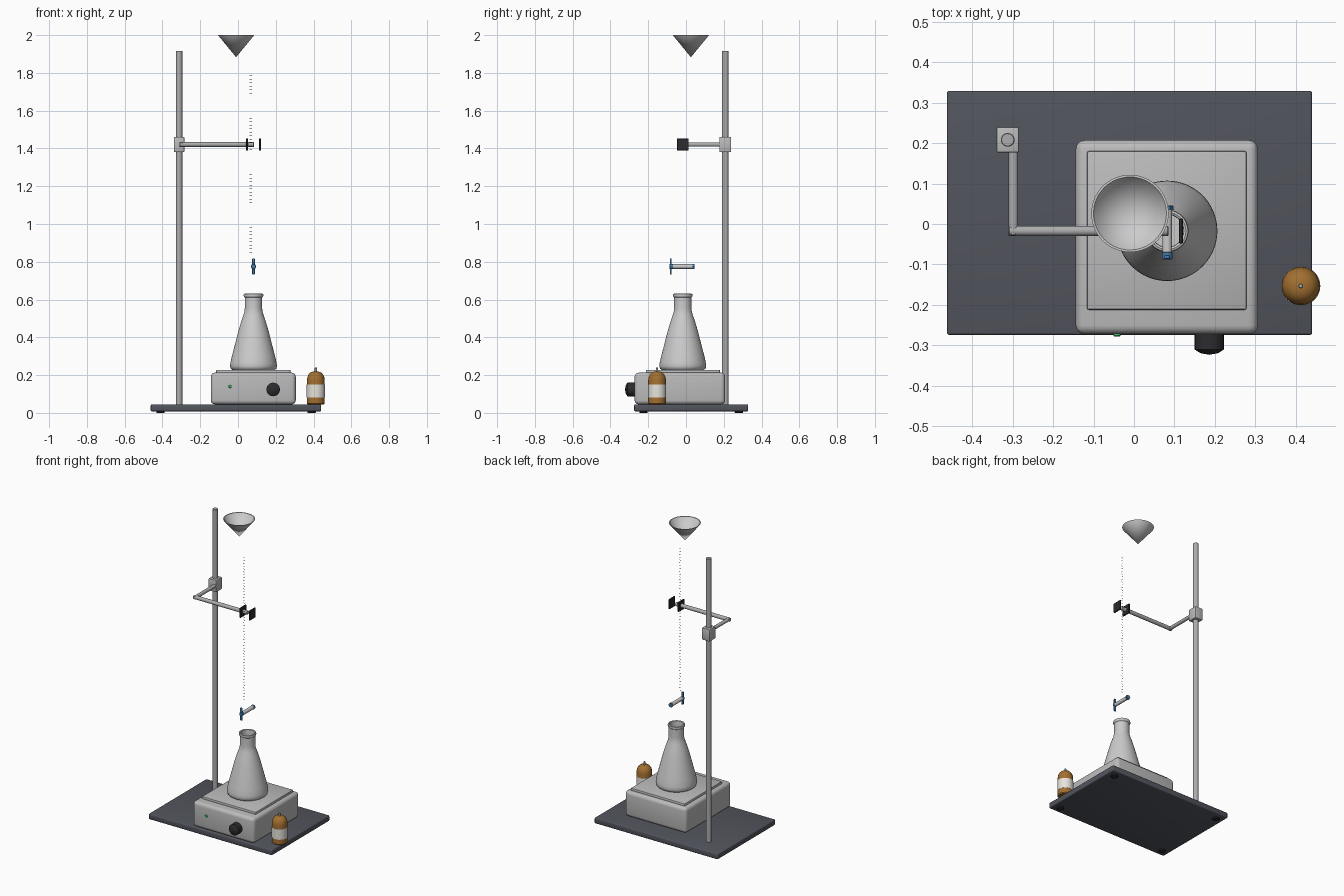
import bpy, bmesh, math
from mathutils import Vector

if "Cube" in bpy.data.objects:
    bpy.data.objects.remove(bpy.data.objects["Cube"])

AX, AY = 0.082, -0.017          # axis shared by flask, stopcock and clamp jaws


def material(name, rgb):
    m = bpy.data.materials.new(name)
    m.diffuse_color = (*rgb, 1)
    m.use_nodes = True
    m.node_tree.nodes["Principled BSDF"].inputs["Base Color"].default_value = m.diffuse_color
    return m


SLATE = material("slate", (0.085, 0.09, 0.11))
BLACK = material("black_plastic", (0.025, 0.025, 0.028))
METAL = material("metal", (0.42, 0.42, 0.42))
CASE = material("casing", (0.5, 0.5, 0.5))
BLUE = material("blue_plastic", (0.06, 0.2, 0.4))
AMBER = material("amber", (0.36, 0.16, 0.03))
PAPER = material("paper", (0.8, 0.78, 0.72))
GREEN = material("green_light", (0.05, 0.6, 0.15))
GLASS = material("pale_glass", (0.8, 0.8, 0.82))


def finish(bm, name, mat, angle=35):
    bmesh.ops.recalc_face_normals(bm, faces=bm.faces)
    me = bpy.data.meshes.new(name)
    bm.to_mesh(me)
    bm.free()
    ob = bpy.data.objects.new(name, me)
    bpy.context.collection.objects.link(ob)
    if mat:
        me.materials.append(mat)
    bpy.ops.object.select_all(action='DESELECT')
    ob.select_set(True)
    bpy.context.view_layer.objects.active = ob
    bpy.ops.object.shade_smooth_by_angle(angle=math.radians(angle))
    return ob


def add_box(bm, lo, hi):
    lo, hi = Vector(lo), Vector(hi)
    vs = bmesh.ops.create_cube(bm, size=1)["verts"]
    for v in vs:
        v.co = (lo + hi) / 2 + v.co * (hi - lo)


def box(name, lo, hi, mat=None, bevel=0, segs=3):
    bm = bmesh.new()
    add_box(bm, lo, hi)
    if bevel:
        bmesh.ops.bevel(bm, geom=bm.edges[:], offset=bevel, segments=segs,
                        profile=0.5, affect='EDGES')
    return finish(bm, name, mat)


def lathe(name, profile, origin, mat=None, axis=(0, 0, 1), n=48):
    """Revolve (radius, height) points about an axis through origin."""
    q = Vector((0, 0, 1)).rotation_difference(Vector(axis))
    bm = bmesh.new()
    rings = []
    for r, h in profile:
        count = 1 if r == 0 else n
        rings.append([bm.verts.new(Vector(origin) + q @ Vector(
            (r * math.cos(2 * math.pi * i / n), r * math.sin(2 * math.pi * i / n), h)))
            for i in range(count)])
    for a, b in zip(rings, rings[1:]):
        for i in range(n):
            j = (i + 1) % n
            quad = [a[i % len(a)], a[j % len(a)], b[j % len(b)], b[i % len(b)]]
            bm.faces.new(list(dict.fromkeys(quad)))
    return finish(bm, name, mat)


def rod(name, a, b, r, mat=None, n=32, c=0.002):
    a, b = Vector(a), Vector(b)
    L = (b - a).length
    return lathe(name, [(0, 0), (r - c, 0), (r, c), (r, L - c), (r - c, L), (0, L)],
                 a, mat, b - a, n)


# Stand: base board, feet, upright
box("base_board", (-0.462, -0.274, 0.008), (0.44, 0.329, 0.045), SLATE, 0.006)
for i, (x, y) in enumerate([(-0.41, -0.225), (0.39, -0.225), (-0.41, 0.28), (0.39, 0.28)]):
    rod(f"foot_{i}", (x, y, 0), (x, y, 0.012), 0.022, BLACK)
RX, RY = -0.312, 0.208
rod("upright_rod", (RX, RY, 0.04), (RX, RY, 1.917), 0.017, METAL)

# Clamp: block, bent arm, two jaws
CZ = 1.421
box("clamp_block", (RX - 0.028, RY - 0.031, CZ - 0.04), (RX + 0.028, RY + 0.031, CZ + 0.04),
    CASE, 0.004, 2)
rod("clamp_cross_arm", (-0.298, RY - 0.02, CZ), (-0.298, AY - 0.011, CZ), 0.0115, METAL)
rod("clamp_long_arm", (-0.31, AY, CZ), (0.085, AY, CZ), 0.0125, METAL)
for side, dx in (("left", -0.034), ("right", 0.034)):
    box(f"clamp_jaw_{side}", (AX + dx - 0.005, AY - 0.031, CZ - 0.032),
        (AX + dx + 0.005, AY + 0.031, CZ + 0.032), BLACK, 0.002, 1)

# Hotplate: casing, top plate, knob, indicator light
box("hotplate_casing", (-0.144, -0.272, 0.045), (0.306, 0.207, 0.213), CASE, 0.022, 4)
box("hotplate_plate", (-0.116, -0.212, 0.205), (0.278, 0.18, 0.228), CASE, 0.005, 2)
lathe("hotplate_knob", [(0, 0), (0.036, 0), (0.036, 0.038), (0.022, 0.047), (0, 0.051)],
      (0.186, -0.272, 0.124), BLACK, (0, -1, 0), 24)
rod("indicator_light", (-0.042, -0.268, 0.14), (-0.042, -0.278, 0.14), 0.009, GREEN, 20)

# Conical flask: hollow shell with rolled rim
outer = [(0.112, 0), (0.12, 0.006), (0.124, 0.018), (0.1225, 0.035), (0.115, 0.07),
         (0.098, 0.135), (0.08, 0.205), (0.063, 0.262), (0.052, 0.293), (0.047, 0.312),
         (0.046, 0.33), (0.046, 0.383), (0.051, 0.388), (0.0525, 0.394), (0.051, 0.401),
         (0.046, 0.403), (0.041, 0.4)]
inner = [(0.04, 0.39), (0.04, 0.315), (0.046, 0.293), (0.057, 0.262), (0.092, 0.135),
         (0.116, 0.035), (0.117, 0.018), (0.108, 0.008), (0, 0.008)]
lathe("flask", [(0, 0)] + outer + inner, (AX, AY, 0.228), GLASS, n=64)

# Amber bottle: body, wraparound label, dropper stem
BX, BY = 0.412, -0.153
lathe("bottle_body", [(0, 0), (0.042, 0), (0.047, 0.005), (0.047, 0.128), (0.0445, 0.145),
                      (0.038, 0.159), (0.028, 0.169), (0.014, 0.174), (0, 0.175)],
      (BX, BY, 0.045), AMBER)
lathe("bottle_label", [(0.046, 0), (0.0482, 0), (0.0482, 0.068), (0.046, 0.068)],
      (BX, BY, 0.082), PAPER)
rod("bottle_stem", (BX, BY, 0.21), (BX, BY, 0.24), 0.006, METAL, 16)

# Stopcock: barrel, handle with hub, end nut
SZ = 0.775
rod("stopcock_barrel", (AX, AY - 0.062, SZ), (AX, AY + 0.06, SZ), 0.012, GLASS)
rod("stopcock_hub", (AX, -0.088, SZ), (AX, -0.068, SZ), 0.0125, BLUE)
box("stopcock_handle", (AX - 0.007, -0.086, SZ - 0.042), (AX + 0.007, -0.077, SZ + 0.042),
    BLUE, 0.003, 2)
rod("stopcock_nut", (AX, 0.034, SZ), (AX, 0.046, SZ), 0.015, BLUE, 6, 0.001)

# Graduation marks: a column of 51 fine ticks
bm = bmesh.new()
for i in range(51):
    z = 0.85 + i * 0.0187
    add_box(bm, (0.06, -0.0325, z - 0.0008), (0.073, -0.0315, z + 0.0008))
finish(bm, "graduation_marks", BLACK)

# Funnel: open hollow cone
lathe("funnel", [(0, 0), (0.0945, 0.115), (0.0955, 0.117), (0.09, 0.117), (0.087, 0.113), (0, 0.007)],
      (-0.01, 0.026, 1.883), GLASS, n=64)
